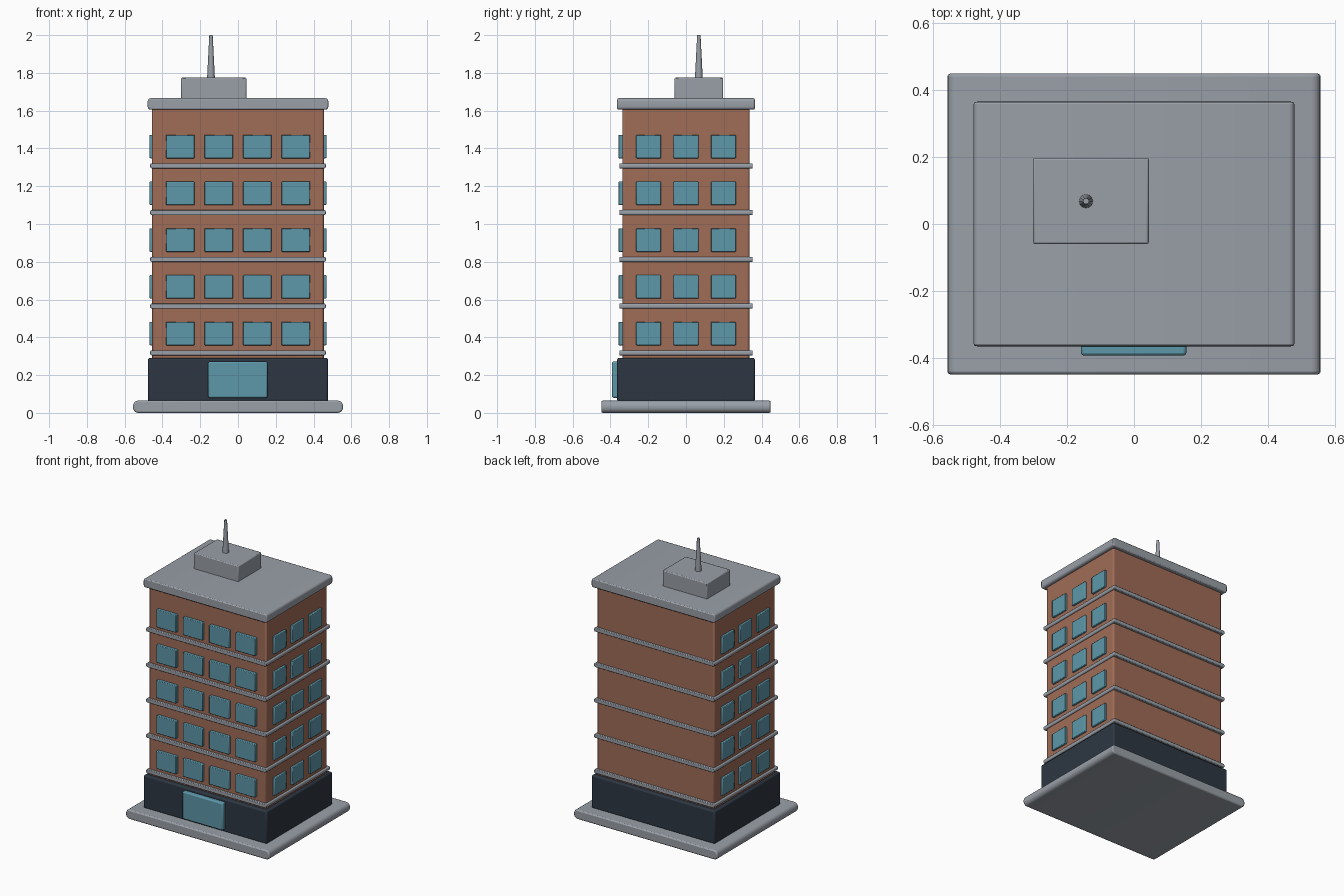
import bpy
import bmesh
from math import radians
from mathutils import Vector

cube = bpy.data.objects.get("Cube")
if cube:
    bpy.data.objects.remove(cube, do_unlink=True)


def material(name, color):
    mat = bpy.data.materials.new(name)
    mat.use_nodes = True
    mat.diffuse_color = (*color, 1)
    mat.node_tree.nodes["Principled BSDF"].inputs["Base Color"].default_value = (*color, 1)
    return mat


CONCRETE = material("grey concrete", (0.32, 0.35, 0.39))
BRICK = material("red brick", (0.35, 0.15, 0.095))
GLASS = material("blue glass", (0.11, 0.31, 0.40))
SHOPFRONT = material("dark cladding", (0.026, 0.037, 0.054))


def finish(obj, mat, bevel):
    obj.data.materials.append(mat)
    if bevel:
        mod = obj.modifiers.new("soft edges", 'BEVEL')
        mod.width = bevel
        mod.segments = 2
        mod.limit_method = 'ANGLE'
        mod.angle_limit = radians(50)
    bpy.ops.object.select_all(action='DESELECT')
    obj.select_set(True)
    bpy.context.view_layer.objects.active = obj
    bpy.ops.object.shade_smooth_by_angle(angle=radians(35))


def box(name, low, high, mat, bevel=0.008, round_ends=0):
    """Box between two corners; round_ends rounds the edges running along y."""
    low, high = Vector(low), Vector(high)
    bm = bmesh.new()
    bmesh.ops.create_cube(bm, size=1)
    bmesh.ops.scale(bm, vec=high - low, verts=bm.verts)
    if round_ends:
        edges = [e for e in bm.edges
                 if abs((e.verts[0].co - e.verts[1].co).normalized().y) > 0.9]
        bmesh.ops.bevel(bm, geom=edges, offset=round_ends, segments=4,
                        profile=0.5, affect='EDGES')
    mesh = bpy.data.meshes.new(name)
    bm.to_mesh(mesh)
    bm.free()
    obj = bpy.data.objects.new(name, mesh)
    obj.location = (low + high) / 2
    bpy.context.collection.objects.link(obj)
    finish(obj, mat, bevel)
    return obj


def slab(name, half_x, half_y, z0, z1, mat, bevel=0.008, round_ends=0):
    return box(name, (-half_x, -half_y, z0), (half_x, half_y, z1), mat, bevel, round_ends)


# Main masses
slab("pavement", 0.556, 0.448, 0, 0.065, CONCRETE, 0.008, 0.028)
slab("ground_floor", 0.477, 0.365, 0.06, 0.291, SHOPFRONT, 0.01)
slab("brick_tower", 0.454, 0.336, 0.28, 1.615, BRICK, 0.01)
slab("roof_slab", 0.478, 0.364, 1.605, 1.666, CONCRETE, 0.007, 0.016)

# Entrance
box("entrance_door", (-0.158, -0.392, 0.08), (0.156, -0.35, 0.272), GLASS, 0.008)

# Storeys: ledge below each row of windows
STOREY = 0.2475
for floor in range(5):
    z = 0.318 + floor * STOREY
    slab(f"ledge_{floor + 1}", 0.465, 0.353, z - 0.0135, z + 0.0135, CONCRETE, 0.003, 0.009)

    z = 0.42 + floor * STOREY
    z0, z1 = z - 0.062, z + 0.062
    for column in range(4):
        x = (column - 1.5) * 0.204
        box(f"front_window_{floor + 1}_{column + 1}",
            (x - 0.076, -0.358, z0), (x + 0.076, -0.325, z1), GLASS, 0.004)
    for side, sign in (("left", 1), ("right", -1)):
        for column in range(3):
            y = (column - 1) * 0.198
            inner, outer = sorted((sign * 0.443, sign * 0.468))
            box(f"{side}_window_{floor + 1}_{column + 1}",
                (inner, y - 0.066, z0), (outer, y + 0.066, z1), GLASS, 0.004)

# Rooftop plant room and mast
box("plant_room", (-0.301, -0.06, 1.655), (0.044, 0.197, 1.775), CONCRETE, 0.006)
bpy.ops.mesh.primitive_cone_add(vertices=12, radius1=0.021, radius2=0.009,
                                depth=0.235, location=(-0.143, 0.068, 1.8825))
mast = bpy.context.object
mast.name = "roof_mast"
finish(mast, CONCRETE, 0)
